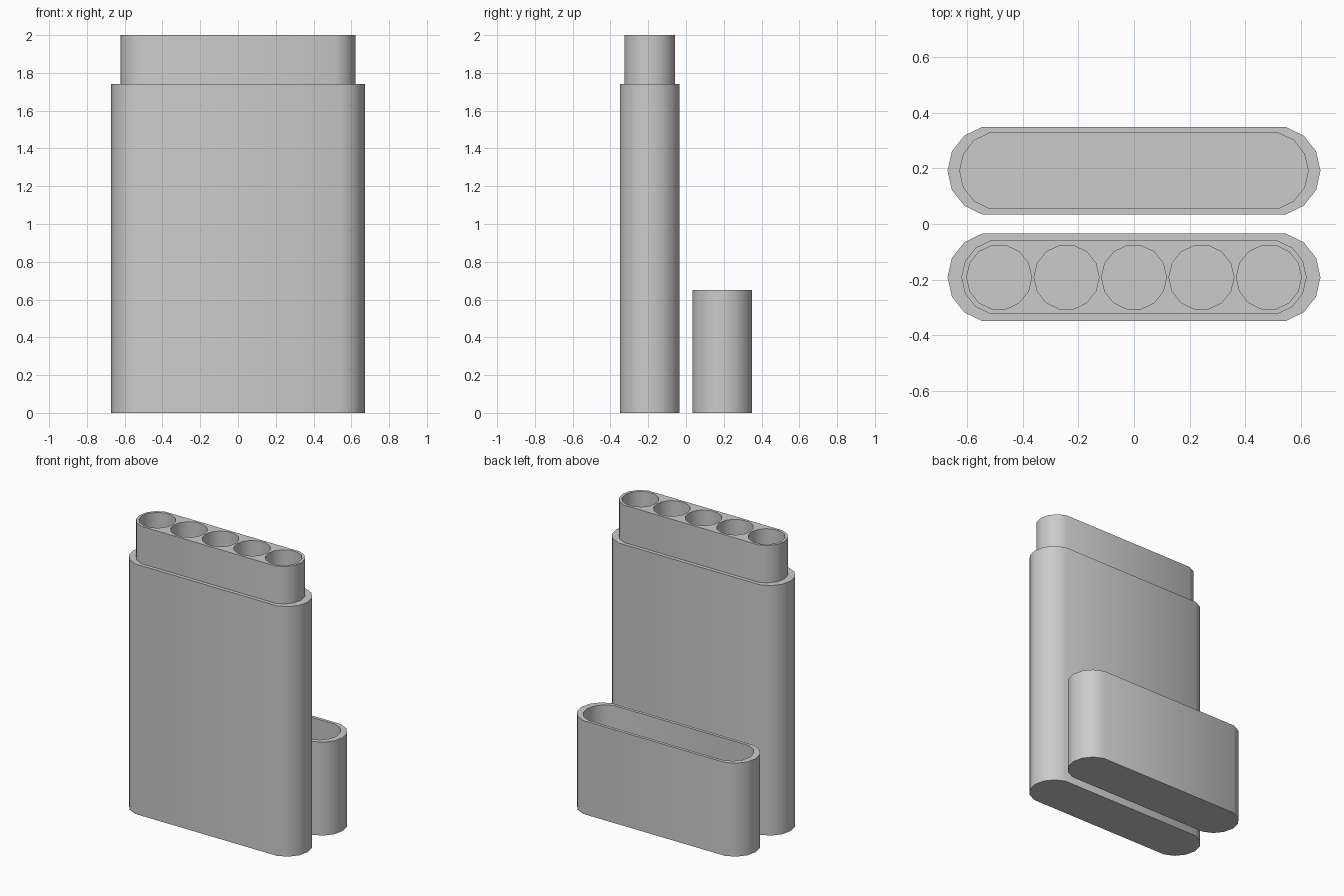
import bpy, bmesh, math

SIDES = 14          # sides of a full round
OFFSET = 0.192      # distance of each part from the middle
FLOOR = 0.05        # thickness of the closed bottoms

cube = bpy.data.objects.get("Cube")
if cube:
    bpy.data.objects.remove(cube, do_unlink=True)

grey = bpy.data.materials.new("plain grey")
grey.use_nodes = True
colour = (0.6, 0.6, 0.6, 1)
grey.diffuse_color = colour
grey.node_tree.nodes["Principled BSDF"].inputs["Base Color"].default_value = colour


def rounded_loop(bm, half, r, y, z):
    """Ring of vertices round a slot shape with half-round ends."""
    n = SIDES // 2
    points = []
    for side in (1, -1):
        for i in range(n):
            a = 2 * math.pi * (i - n // 2) / SIDES
            points.append((side * (half + r * math.cos(a)), side * r * math.sin(a)))
    return [bm.verts.new((px, y + py, z)) for px, py in points]


def circle_loop(bm, x, r, y, z):
    angles = [2 * math.pi * i / SIDES for i in range(SIDES)]
    return [bm.verts.new((x + r * math.cos(a), y + r * math.sin(a), z)) for a in angles]


def bridge(bm, low, high):
    for i in range(len(low)):
        j = (i + 1) % len(low)
        bm.faces.new((low[i], low[j], high[j], high[i]))


def loop_edges(bm, loop):
    return [bm.edges.get((loop[i - 1], loop[i])) for i in range(len(loop))]


def finish(bm, name):
    bmesh.ops.recalc_face_normals(bm, faces=bm.faces)
    mesh = bpy.data.meshes.new(name)
    bm.to_mesh(mesh)
    bm.free()
    mesh.materials.append(grey)
    obj = bpy.data.objects.new(name, mesh)
    bpy.context.collection.objects.link(obj)
    bpy.ops.object.select_all(action='DESELECT')
    obj.select_set(True)
    bpy.context.view_layer.objects.active = obj
    bpy.ops.object.shade_smooth_by_angle(angle=math.radians(30))


# Case: outer wall, ledge, raised neck
bm = bmesh.new()
y = -OFFSET
rings = [rounded_loop(bm, half, r, y, z) for half, r, z in (
    (0.51, 0.162, 0), (0.51, 0.162, 1.74), (0.486, 0.136, 1.74), (0.486, 0.136, 2))]
bm.faces.new(rings[0])
for low, high in zip(rings, rings[1:]):
    bridge(bm, low, high)

# Five round wells sunk into the neck
rim = loop_edges(bm, rings[-1])
for k in range(-2, 3):
    bottom = circle_loop(bm, k * 0.243, 0.117, y, FLOOR)
    top = circle_loop(bm, k * 0.243, 0.117, y, 2)
    bm.faces.new(bottom)
    bridge(bm, bottom, top)
    rim += loop_edges(bm, top)
bmesh.ops.triangle_fill(bm, edges=rim, use_beauty=True, normal=(0, 0, 1))
finish(bm, "case_with_wells")

# Hollow cap standing open side up
bm = bmesh.new()
rings = [rounded_loop(bm, half, r, OFFSET, z) for half, r, z in (
    (0.51, 0.162, 0), (0.51, 0.162, 0.65), (0.488, 0.14, 0.65), (0.488, 0.14, FLOOR))]
bm.faces.new(rings[0])
for low, high in zip(rings, rings[1:]):
    bridge(bm, low, high)
bm.faces.new(rings[-1])
finish(bm, "cap")
